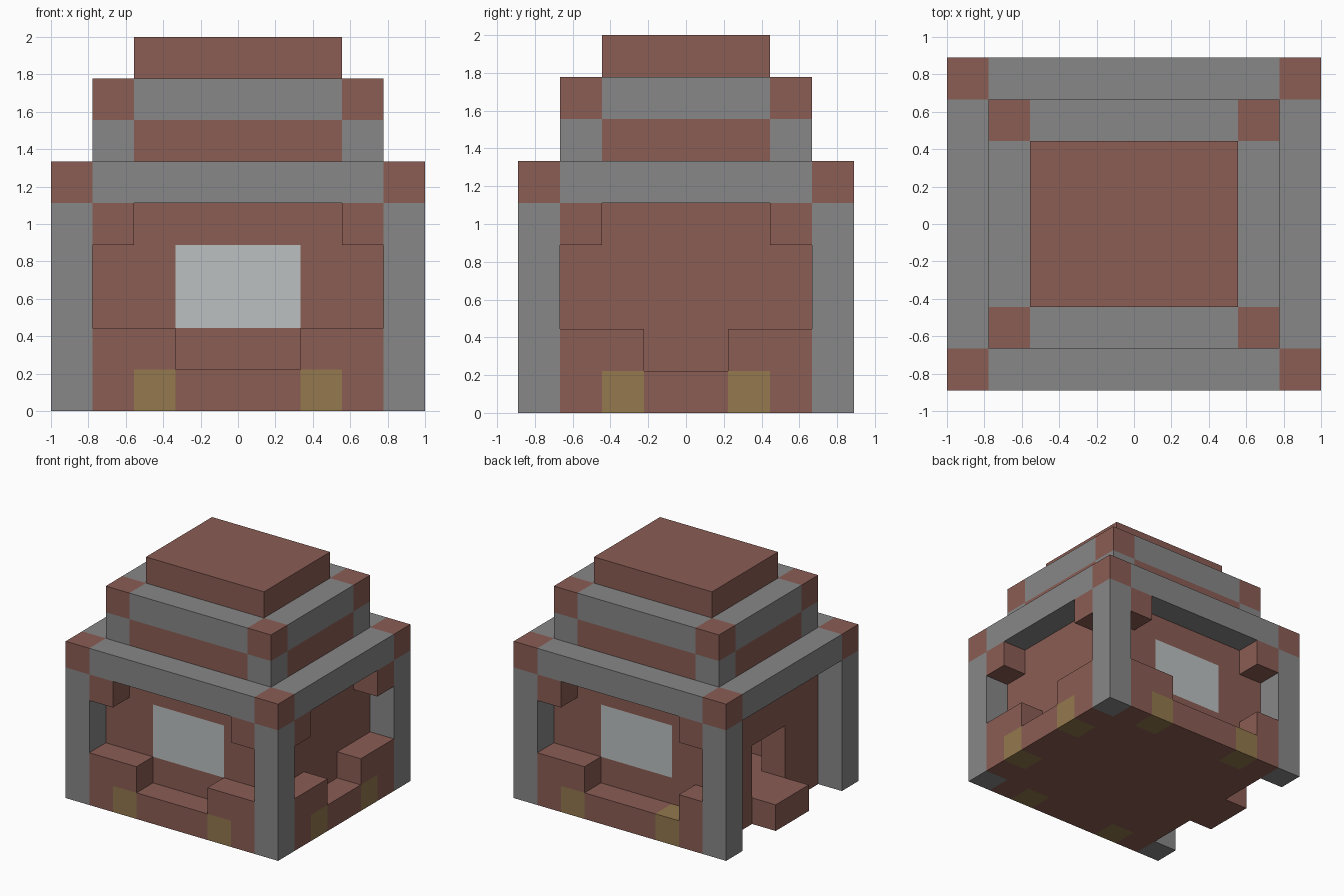
import bpy
import bmesh
from mathutils import Vector

cube = bpy.data.objects.get("Cube")
if cube:
    bpy.data.objects.remove(cube, do_unlink=True)

# The house is built from equal blocks: NX by NY on the ground, nine high
NX, NY = 9, 8
SIZE = 2 / NX
XE, YE = NX - 1, NY - 1

COLOURS = {
    "brick": (0.254, 0.109, 0.087),
    "stone": (0.242, 0.242, 0.242),
    "glass": (0.503, 0.527, 0.527),
    "ochre": (0.292, 0.188, 0.074),
}


def make_material(name, rgb):
    mat = bpy.data.materials.new(name)
    mat.use_nodes = True
    mat.diffuse_color = (*rgb, 1)
    bsdf = next(n for n in mat.node_tree.nodes if n.type == 'BSDF_PRINCIPLED')
    bsdf.inputs["Base Color"].default_value = (*rgb, 1)
    bsdf.inputs["Roughness"].default_value = 0.9
    return mat


materials = {name: make_material(name, rgb) for name, rgb in COLOURS.items()}
blocks = {}  # block position -> (part name, colour name)


def fill(part, colour, xs, ys, zs):
    """Fill an inclusive range of blocks; later fills replace earlier ones."""
    for x in range(xs[0], xs[1] + 1):
        for y in range(ys[0], ys[1] + 1):
            for z in range(zs[0], zs[1] + 1):
                blocks[x, y, z] = (part, colour)


def ring(part, colour, inset, zs, corner=None):
    """One-block-thick rectangular wall, with optional corner colour."""
    x0, x1, y0, y1 = inset, XE - inset, inset, YE - inset
    for y in (y0, y1):
        fill(part, colour, (x0, x1), (y, y), zs)
    for x in (x0, x1):
        fill(part, colour, (x, x), (y0, y1), zs)
        for y in (y0, y1):
            fill(part, corner or colour, (x, x), (y, y), zs)


# Floor and hollow walls
fill("floor", "brick", (1, XE - 1), (1, YE - 1), (0, 0))
ring("walls", "brick", 1, (1, 5))

# Doorway on the right side, with its step
for y in (3, 4):
    for z in (1, 2):
        del blocks[1, y, z]
fill("door_step", "brick", (0, 0), (3, 4), (0, 0))

# Corner posts, eaves beam and stepped roof
for x in (0, XE):
    for y in (0, YE):
        fill("corner_posts", "stone", (x, x), (y, y), (0, 4))
ring("eaves_beam", "stone", 0, (5, 5), "brick")
ring("lower_roof", "brick", 1, (6, 6), "stone")
ring("upper_roof", "stone", 1, (7, 7), "brick")
fill("roof_cap", "brick", (2, XE - 2), (2, YE - 2), (8, 8))

# Front and back: window, planter with raised ends, ochre blocks, brackets
for y, wall in ((0, 1), (YE, YE - 1)):
    fill("windows", "glass", (3, 5), (wall, wall), (2, 3))
    fill("planters", "brick", (1, 7), (y, y), (0, 0))
    for x in (2, 6):
        fill("planters", "ochre", (x, x), (y, y), (0, 0))
    fill("planters", "brick", (1, 2 if y == 0 else 1), (y, y), (1, 1))
    fill("planters", "brick", (6, 7), (y, y), (1, 1))
    for x in (1, 7):
        fill("brackets", "brick", (x, x), (y, y), (4, 4))

# Left side: planter and brackets
fill("planters", "brick", (XE, XE), (1, 6), (0, 0))
for inner, outer in ((2, 1), (5, 6)):
    fill("planters", "ochre", (XE, XE), (inner, inner), (0, 0))
    fill("planters", "brick", (XE, XE), (min(inner, outer), max(inner, outer)), (1, 1))
    fill("brackets", "brick", (XE, XE), (outer, outer), (4, 4))


def build_part(part):
    """Make one object from the exposed faces of a part's blocks."""
    bm = bmesh.new()
    slots = sorted({c for p, c in blocks.values() if p == part})
    for pos, (owner, colour) in blocks.items():
        if owner != part:
            continue
        centre = Vector(pos) + Vector((0.5, 0.5, 0.5)) - Vector((NX / 2, NY / 2, 0))
        for axis in range(3):
            for sign in (-1, 1):
                n = [0, 0, 0]
                n[axis] = sign
                if tuple(a + b for a, b in zip(pos, n)) in blocks:
                    continue
                normal = Vector(n)
                u = Vector([float(i == (axis + 1) % 3) for i in range(3)])
                v = normal.cross(u)
                corners = [centre + (normal + u * a + v * b) / 2
                           for a, b in ((-1, -1), (1, -1), (1, 1), (-1, 1))]
                face = bm.faces.new([bm.verts.new(c * SIZE) for c in corners])
                face.material_index = slots.index(colour)
    bmesh.ops.remove_doubles(bm, verts=bm.verts, dist=0.001)
    mesh = bpy.data.meshes.new(part)
    bm.to_mesh(mesh)
    bm.free()
    for slot in slots:
        mesh.materials.append(materials[slot])
    bpy.context.collection.objects.link(bpy.data.objects.new(part, mesh))


for part_name in dict.fromkeys(p for p, c in blocks.values()):
    build_part(part_name)
